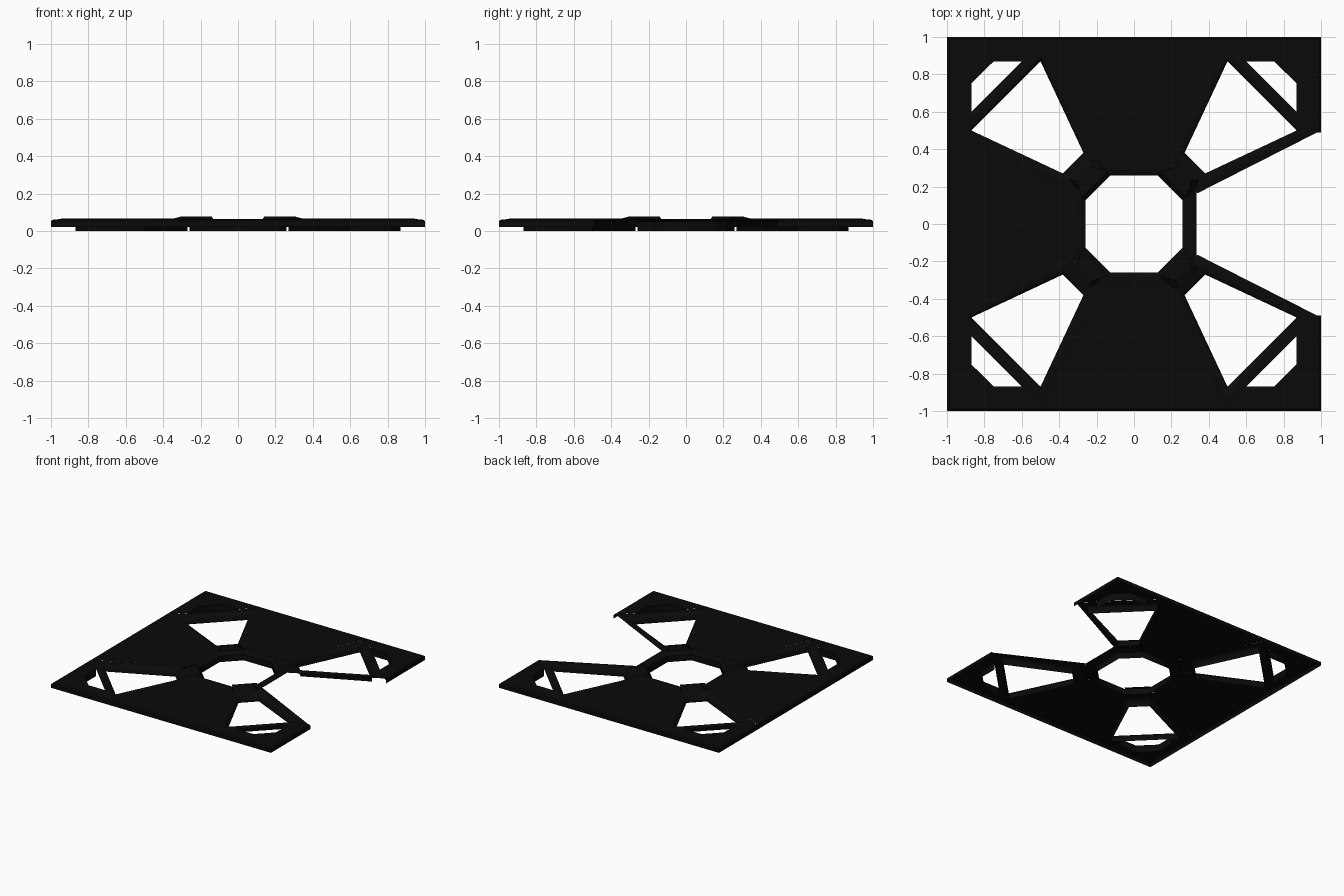
import bpy, bmesh, math
from mathutils import Matrix

if "Cube" in bpy.data.objects:
    bpy.data.objects.remove(bpy.data.objects["Cube"])

mat = bpy.data.materials.new("black")
mat.diffuse_color = (0.003, 0.003, 0.003, 1)
mat.use_nodes = True
mat.node_tree.nodes["Principled BSDF"].inputs["Base Color"].default_value = mat.diffuse_color
Z0, Z1 = 0.022, 0.06


def finish(name, bm, turn, smooth=False):
    bmesh.ops.transform(bm, matrix=Matrix.Rotation(turn * math.pi / 2, 4, 'Z'), verts=bm.verts)
    bmesh.ops.recalc_face_normals(bm, faces=bm.faces)
    bm.normal_update()
    # open shells: the upper side is the outside
    if sum(f.normal.z * f.calc_area() for f in bm.faces) < 0:
        bmesh.ops.reverse_faces(bm, faces=bm.faces)
    me = bpy.data.meshes.new(name)
    bm.to_mesh(me)
    bm.free()
    ob = bpy.data.objects.new(name, me)
    bpy.context.collection.objects.link(ob)
    me.materials.append(mat)
    if smooth:
        bpy.ops.object.select_all(action='DESELECT')
        ob.select_set(True)
        bpy.context.view_layer.objects.active = ob
        bpy.ops.object.shade_smooth_by_angle(angle=math.radians(60))
    return ob


def sheet(name, pts, turn):
    """Thin plate whose outer rim turns down into a skirt."""
    bm = bmesh.new()
    rim = 0.99
    top = [bm.verts.new((min(x, rim), min(y, rim), Z1)) for x, y in pts]
    bm.faces.new(top)
    for i, (x, y) in enumerate(pts):
        j = (i + 1) % len(pts)
        u, v = pts[j]
        if (x == u == 1) or (y == v == 1):
            mid = [bm.verts.new((p, q, Z1 - 0.008)) for p, q in ((x, y), (u, v))]
            low = [bm.verts.new((p, q, Z0)) for p, q in ((x, y), (u, v))]
            bm.faces.new((top[i], top[j], mid[1], mid[0]))
            bm.faces.new((mid[0], mid[1], low[1], low[0]))
    bmesh.ops.remove_doubles(bm, verts=bm.verts, dist=1e-5)
    return finish(name, bm, turn)


def loop_bar(name, inner, outer, section, turn=0, closed=True):
    """Shell swept between two outlines; section = (across 0..1, height)."""
    bm = bmesh.new()
    rings = [[bm.verts.new((ax + (bx - ax) * u, ay + (by - ay) * u, z)) for u, z in section]
             for (ax, ay), (bx, by) in zip(inner, outer)]
    n = len(rings)
    for i in range(n if closed else n - 1):
        a, b = rings[i], rings[(i + 1) % n]
        for j in range(len(section) - 1):
            bm.faces.new((a[j], a[j + 1], b[j + 1], b[j]))
    return finish(name, bm, turn, True)


# side panels at the back, left and front; the right one is left open
panel = [(1, -0.49), (1, 0.49), (0.98, 0.49), (0.335, 0.167), (0.335, -0.167), (0.98, -0.49)]
for t, n in ((1, "back_panel"), (2, "left_panel"), (3, "front_panel")):
    sheet(n, panel, t)

corner = [(1, 0.49), (1, 1), (0.49, 1), (0.49, 0.98), (0.6, 0.87), (0.75, 0.87),
          (0.87, 0.75), (0.87, 0.6), (0.98, 0.49)]
hole = [(0.5, 0.87), (0.87, 0.5), (0.38, 0.27), (0.27, 0.38)]
edge = [(0.49, 0.98), (0.98, 0.49), (0.34, 0.165), (0.165, 0.34)]
section = [(0, 0), (0, 0.045), (0.2, 0.058), (0.45, 0.066), (0.65, 0.066), (1, Z1 - 0.001)]
lip = [(0.6, 0.87), (0.75, 0.87), (0.87, 0.75), (0.87, 0.6)]
lip_out = [(0.59, 0.88), (0.754, 0.88), (0.88, 0.754), (0.88, 0.59)]
low = [(0.128, 0.258), (0.258, 0.128), (0.385, 0.25), (0.25, 0.385)]
high = [(0.14, 0.28), (0.28, 0.14), (0.305, 0.23), (0.23, 0.305)]
for t in range(4):
    # corner plate, the lip of its cut-out, and the trapezoid frame
    sheet("corner_plate", corner, t)
    loop_bar("corner_lip", lip, lip_out, [(0, 0), (0, Z1), (1, Z1 + 0.001)], t, False)
    loop_bar("trapezoid_frame", hole, edge, section, t)
    # raised joint between the frame and the centre ring
    bm = bmesh.new()
    a, b = [[bm.verts.new((x, y, z)) for x, y in p] for p, z in ((low, 0.055), (high, 0.077))]
    bm.faces.new(b)
    for i in range(4):
        j = (i + 1) % 4
        bm.faces.new((a[i], a[j], b[j], b[i]))
    finish("raised_joint", bm, t)


# central octagonal ring
def octagon(a, b):
    return [(a, -b), (a, b), (b, a), (-b, a), (-a, b), (-a, -b), (-b, -a), (b, -a), (a, -b)]


loop_bar("centre_ring", octagon(0.258, 0.128), octagon(0.335, 0.168),
         [(0, 0), (0, 0.05), (0.3, 0.063), (0.8, 0.065), (1, Z1)], 0, False)
